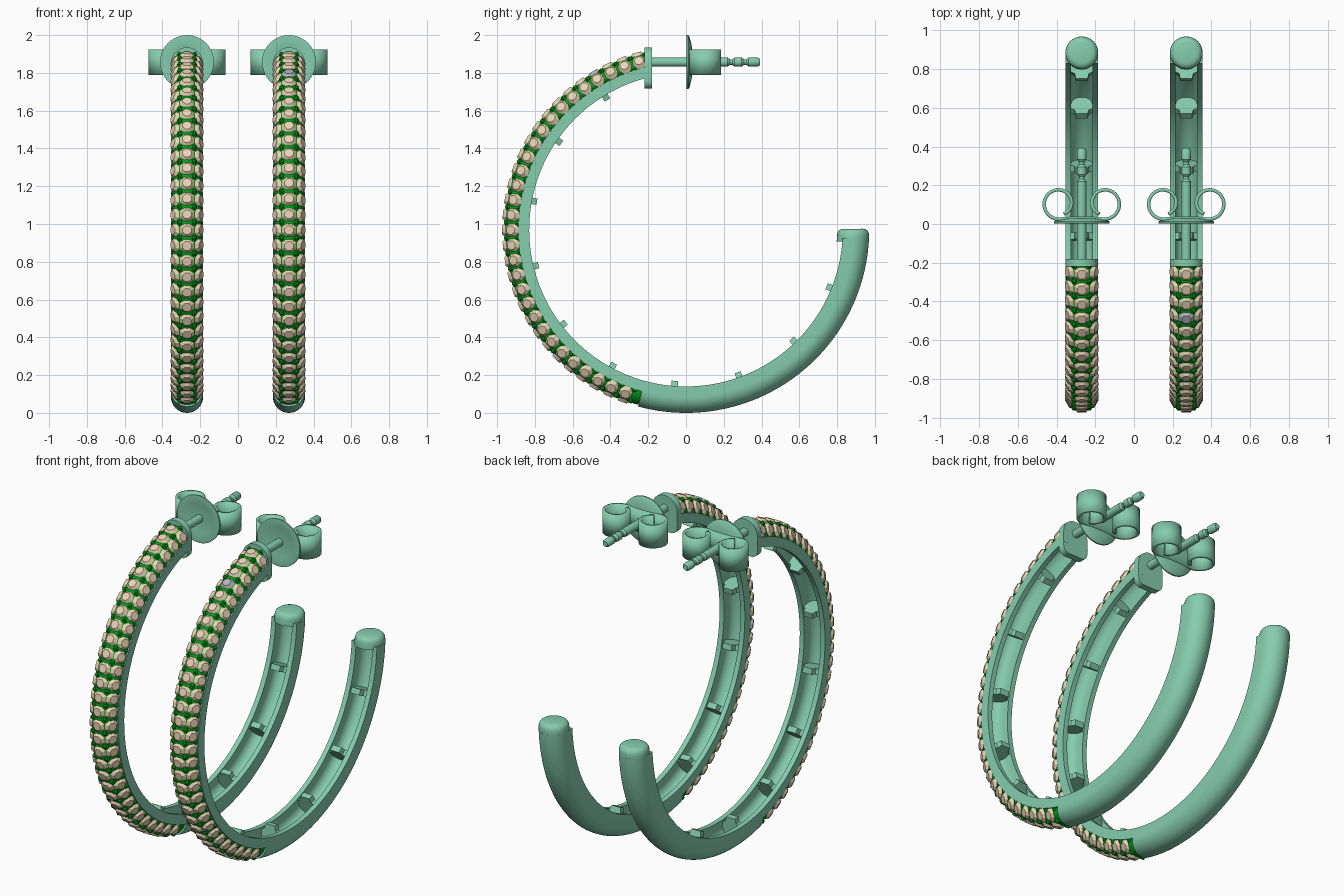
import bpy, bmesh
from math import sin, cos, pi, radians
from mathutils import Matrix, Vector

if "Cube" in bpy.data.objects:
    bpy.data.objects.remove(bpy.data.objects["Cube"])

CZ, RC, HW = 0.97, 0.885, 0.085   # hoop centre height, section centre radius, half width
POST_Z = 1.857


def material(name, col):
    m = bpy.data.materials.new(name)
    m.diffuse_color = (*col, 1)
    m.use_nodes = True
    m.node_tree.nodes["Principled BSDF"].inputs["Base Color"].default_value = m.diffuse_color
    return m


TEAL = material("teal_metal", (0.24, 0.61, 0.43))
GREEN = material("green_setting", (0.0, 0.36, 0.01))
BEIGE = material("beige_stone", (0.80, 0.66, 0.46))
GREY = material("grey_stone", (0.45, 0.45, 0.52))


def finish(name, bm, mat, x, smooth=True, solid=0):
    bmesh.ops.recalc_face_normals(bm, faces=bm.faces)
    me = bpy.data.meshes.new(name)
    bm.to_mesh(me)
    bm.free()
    me.materials.append(mat)
    ob = bpy.data.objects.new(name, me)
    ob.location.x = x
    bpy.context.collection.objects.link(ob)
    if solid:
        mod = ob.modifiers.new("thickness", 'SOLIDIFY')
        mod.thickness, mod.offset = solid, 0
    if smooth:
        bpy.ops.object.select_all(action='DESELECT')
        ob.select_set(True)
        bpy.context.view_layer.objects.active = ob
        bpy.ops.object.shade_smooth_by_angle(angle=radians(35))
    return ob


def arc(cx, cy, r, a0, a1, n):
    """Points on an arc, degrees."""
    return [(cx + r * cos(radians(a0 + (a1 - a0) * i / n)),
             cy + r * sin(radians(a0 + (a1 - a0) * i / n))) for i in range(n + 1)]


def sweep(bm, section, angles, scales=None):
    """Carry a closed (x, radius) section round the hoop."""
    rings = []
    for i, a in enumerate(angles):
        s, a = (scales[i] if scales else 1), radians(a)
        rings.append([bm.verts.new((x * s, (RC + (r - RC) * s) * cos(a),
                                    CZ + (RC + (r - RC) * s) * sin(a))) for x, r in section])
    n = len(section)
    for p, q in zip(rings, rings[1:]):
        for j in range(n):
            bm.faces.new((p[j], p[(j + 1) % n], q[(j + 1) % n], q[j]))
    bm.faces.new(rings[0])
    bm.faces.new(rings[-1])


def steps(a0, a1, n):
    return [a0 + (a1 - a0) * i / n for i in range(n + 1)]


def lathe(bm, profile, closed=False, n=32):
    """Revolve (radius, y) round the post axis."""
    rings = [[bm.verts.new((r * cos(2 * pi * k / n), y, POST_Z + r * sin(2 * pi * k / n)))
              for k in range(n)] for r, y in profile]
    if closed:
        rings.append(rings[0])
    else:
        bm.faces.new(rings[0])
        bm.faces.new(rings[-1])
    for p, q in zip(rings, rings[1:]):
        for k in range(n):
            bm.faces.new((p[k], p[(k + 1) % n], q[(k + 1) % n], q[k]))


def seat_frame(angle, tilt, rad):
    """Matrix on the hoop surface, local z pointing outward."""
    a, t = radians(angle), radians(tilt)
    nrm = Vector((sin(t), cos(t) * cos(a), cos(t) * sin(a)))
    tan = Vector((0, -sin(a), cos(a)))
    r = RC + rad * cos(t)
    m = Matrix((tan, nrm.cross(tan), nrm)).transposed().to_4x4()
    m.translation = (rad * sin(t), r * cos(a), CZ + r * sin(a))
    return m


def add_stone(bm, angle, tilt):
    m = seat_frame(angle, tilt, 0.079) @ Matrix.Rotation(pi / 8, 4, 'Z')
    bmesh.ops.create_cone(bm, cap_ends=True, segments=8, radius1=0.041,
                          radius2=0.025, depth=0.018, matrix=m)


inner = arc(0, 0.87, 0.055, 0, 180, 12)
channel = [(-0.055, 0.83), (-HW, 0.83)] + arc(0, RC, HW, 180, 0, 20) + [(HW, 0.83), (0.055, 0.83)] + inner
tray = ([(-0.055, 0.83), (-HW, 0.83), (-HW, 0.887)] + arc(0, 0.887, 0.065, 180, 0, 16)
        + [(HW, 0.887), (HW, 0.83), (0.055, 0.83)] + inner)
pave_shell = arc(0, RC, 0.076, 180, 0, 18) + arc(0, RC, 0.06, 0, 180, 18)
rib = [(-0.06, 0.92), (-0.06, 0.843), (-0.037, 0.832), (-0.03, 0.803),
       (0.03, 0.803), (0.037, 0.832), (0.06, 0.843), (0.06, 0.92)]
PITCH, COUNT, FIRST = 4.97, 30, 105.6


def earring(side, x):
    # plain and stone-set halves of the hollow hoop
    bm = bmesh.new()
    sweep(bm, channel, steps(254.8, 357, 48))
    sweep(bm, tray, steps(102.5, 254.8, 72))
    finish(side + "_hoop", bm, TEAL, x)

    # rounded solid tip
    bm = bmesh.new()
    sweep(bm, arc(0, RC, HW, 0, 345, 23),
          [355.6, 358, 358.9, 359.6, 360.1, 360.3], [1, 1, 0.97, 0.9, 0.78, 0.62])
    finish(side + "_hoop_tip", bm, TEAL, x)

    # cross ribs inside the channel
    bm = bmesh.new()
    for k in range(10):
        a = 121.2 + 24.1 * k
        sweep(bm, rib, [a - 1.2, a + 1.2])
    finish(side + "_ribs", bm, TEAL, x)

    # green setting with beads
    bm = bmesh.new()
    sweep(bm, pave_shell, steps(102.7, 254.7, 72))
    for k in range(COUNT + 1):
        for tilt, rad in ((-84, 0.07), (-30, 0.077), (30, 0.077), (84, 0.07)):
            bmesh.ops.create_icosphere(bm, subdivisions=1, radius=0.016,
                                       matrix=seat_frame(FIRST + PITCH * (k - 0.5), tilt, rad))
    finish(side + "_setting", bm, GREEN, x)

    # three rows of stones, one odd grey stone on the right earring
    bm, odd = bmesh.new(), bmesh.new()
    for k in range(COUNT):
        for tilt in (-60, 0, 60):
            grey = side == "right" and k == 3 and tilt == 0
            add_stone(odd if grey else bm, FIRST + PITCH * k, tilt)
    finish(side + "_stones", bm, BEIGE, x, smooth=False)
    if side == "right":
        finish("right_grey_stone", odd, GREY, x, smooth=False)
    else:
        odd.free()

    # end plate behind the stones
    bm = bmesh.new()
    outline = (arc(0, 1.85, HW, 0, 180, 16) + arc(-0.045, 1.757, 0.04, 180, 270, 5)
               + arc(0.045, 1.757, 0.04, 270, 360, 5))
    face = bm.faces.new([bm.verts.new((px, -0.22, pz)) for px, pz in outline])
    ext = bmesh.ops.extrude_face_region(bm, geom=[face])
    bmesh.ops.translate(bm, vec=(0, 0.04, 0),
                        verts=[v for v in ext['geom'] if isinstance(v, bmesh.types.BMVert)])
    finish(side + "_end_plate", bm, TEAL, x)

    # notched post
    bm = bmesh.new()
    lathe(bm, [(0.024, -0.2), (0.024, 0.22), (0.015, 0.232), (0.015, 0.245), (0.024, 0.257),
               (0.024, 0.295), (0.015, 0.307), (0.015, 0.32), (0.024, 0.332), (0.024, 0.38),
               (0.016, 0.392)], n=20)
    finish(side + "_post", bm, TEAL, x)

    # dished disc of the clasp
    bm = bmesh.new()
    lathe(bm, [(0.024, 0.014), (0.09, 0.012), (0.135, 0.002), (0.143, 0.004), (0.143, 0.012),
               (0.135, 0.018), (0.09, 0.03), (0.024, 0.034)], closed=True, n=40)
    finish(side + "_clasp_disc", bm, TEAL, x)

    # two scrolls of the clasp, one continuous ribbon
    half = [(0.04, 0.03), (0.09, 0.027)]
    for i in range(29):
        t = i / 28
        a, r = radians(-90 + 335 * t), 0.079 - 0.022 * t * t
        half.append((0.117 + r * cos(a), 0.104 + r * sin(a)))
    path = [(-px, py) for px, py in reversed(half)] + half
    bm = bmesh.new()
    rows = [[bm.verts.new((px, py, z)) for px, py in path] for z in (1.79, 1.925)]
    for i in range(len(path) - 1):
        bm.faces.new((rows[0][i], rows[0][i + 1], rows[1][i + 1], rows[1][i]))
    finish(side + "_clasp_scrolls", bm, TEAL, x, solid=0.018)


earring("left", -0.27)
earring("right", 0.27)
